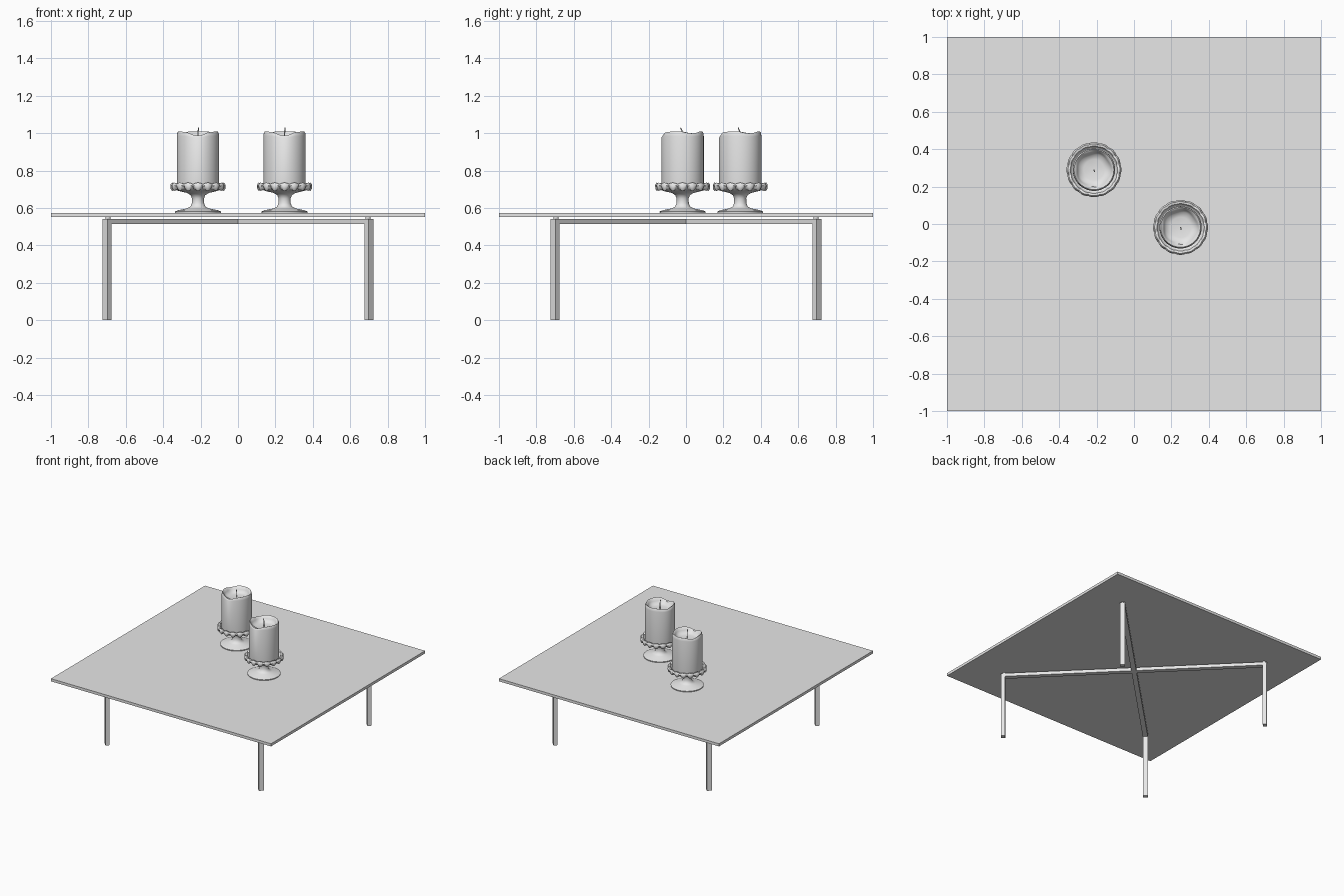
import bpy, bmesh
from math import sin, cos, pi, radians, hypot
from mathutils import Matrix

old = bpy.data.objects.get("Cube")
if old:
    bpy.data.objects.remove(old, do_unlink=True)

grey = bpy.data.materials.new("plain grey")
grey.use_nodes = True
grey.diffuse_color = (0.8, 0.8, 0.8, 1)
grey.node_tree.nodes["Principled BSDF"].inputs["Base Color"].default_value = (0.8, 0.8, 0.8, 1)


def finish(bm, name, smooth=None):
    bmesh.ops.remove_doubles(bm, verts=bm.verts, dist=1e-5)
    bmesh.ops.recalc_face_normals(bm, faces=bm.faces)
    mesh = bpy.data.meshes.new(name)
    bm.to_mesh(mesh)
    bm.free()
    mesh.materials.append(grey)
    obj = bpy.data.objects.new(name, mesh)
    bpy.context.collection.objects.link(obj)
    if smooth:
        bpy.ops.object.select_all(action='DESELECT')
        obj.select_set(True)
        bpy.context.view_layer.objects.active = obj
        bpy.ops.object.shade_smooth_by_angle(angle=radians(smooth))
    return obj


def box(name, size, centre, turn=0):
    """Box of a given size, placed and then turned about the table's axis."""
    bm = bmesh.new()
    m = Matrix.Rotation(turn, 4, 'Z') @ Matrix.Translation(centre) @ Matrix.Diagonal((*size, 1))
    bmesh.ops.create_cube(bm, size=1, matrix=m)
    return finish(bm, name)


def lathe(name, profile, at, segments, shape=lambda i, a, r, z: (r, z), smooth=40):
    """Spin (radius, height) points; shape() may bend each point by its angle."""
    bm = bmesh.new()
    rings = []
    for s in range(segments):
        a = 2 * pi * s / segments
        ring = []
        for i, (r, z) in enumerate(profile):
            r, z = shape(i, a, r, z)
            ring.append(bm.verts.new((at[0] + r * cos(a), at[1] + r * sin(a), z)))
        rings.append(ring)
    for s in range(segments):
        p, q = rings[s], rings[(s + 1) % segments]
        for i in range(len(profile) - 1):
            bm.faces.new((p[i], q[i], q[i + 1], p[i + 1]))
    return finish(bm, name, smooth)


# Table top
TOP = 0.574
box("table_top", (2, 2, 0.022), (0, 0, TOP - 0.011))

# Crossed frame, legs and pads
REACH = hypot(0.7, 0.7)
LEG_Z = 0.542
for k in range(2):
    box(f"cross_beam_{k + 1}", (2 * REACH, 0.038, 0.027), (0, 0, LEG_Z - 0.0135), pi / 4 + k * pi / 2)
for k in range(4):
    turn = pi / 4 + k * pi / 2
    box(f"leg_{k + 1}", (0.03, 0.038, LEG_Z), (REACH, 0, LEG_Z / 2), turn)
    spot = (0.695 * (1 if k in (0, 3) else -1), 0.695 * (1 if k < 2 else -1))
    lathe(f"pad_{k + 1}", [(0, LEG_Z), (0.013, LEG_Z), (0.013, 0.553), (0, 0.553)], spot, 16)

# Candle holder: foot, stem and scalloped dish
HOLDER = [(0, TOP), (0.122, TOP), (0.123, 0.581), (0.105, 0.588), (0.06, 0.597), (0.04, 0.607),
          (0.033, 0.625), (0.032, 0.65), (0.039, 0.668), (0.058, 0.68), (0.1, 0.69),
          (0.122, 0.697), (0.138, 0.701), (0.146, 0.712), (0.147, 0.725), (0.139, 0.735),
          (0.127, 0.733), (0.12, 0.717), (0.11, 0.708), (0, 0.708)]


def scallop(i, a, r, z):
    lobe = abs(cos(8 * a))
    if 12 <= i <= 13:
        return r - 0.006 * (1 - lobe), z + 0.012 - 0.022 * lobe
    if 14 <= i <= 16:
        return r - 0.003 * (1 - lobe), z - 0.008 * (1 - lobe)
    return r, z


# Candle: straight wall, melted uneven rim and hollow pool
CANDLE = [(0, 0.706), (0.112, 0.706), (0.113, 0.715), (0.113, 0.985), (0.111, 1.0),
          (0.106, 1.008), (0.099, 1.004), (0.091, 0.985), (0.08, 0.967), (0.055, 0.96), (0, 0.958)]


def melt(i, a, r, z):
    dip = 0.009 * max(0, sin(3 * a + 0.1)) + 0.012 * max(0, cos(a + pi / 2)) ** 6
    if 3 <= i <= 6:
        z -= dip * (0.4 if i == 3 else 1)
    if 6 <= i <= 8:
        r += 0.003 * cos(5 * a)
    return r, z


def wick(name, at):
    curve = bpy.data.curves.new(name, 'CURVE')
    curve.dimensions = '3D'
    curve.bevel_depth = 0.003
    curve.bevel_resolution = 2
    curve.use_fill_caps = True
    path = [(0, 0, 0.955), (0, 0, 0.99), (0.001, -0.003, 1.01), (0.003, -0.011, 1.029)]
    line = curve.splines.new('POLY')
    line.points.add(len(path) - 1)
    for p, (x, y, z) in zip(line.points, path):
        p.co = (at[0] + x, at[1] + y, z, 1)
    curve.materials.append(grey)
    bpy.context.collection.objects.link(bpy.data.objects.new(name, curve))


for side, spot in (("right", (-0.214, 0.29)), ("left", (0.249, -0.018))):
    lathe(f"{side}_candle_holder", HOLDER, spot, 128, scallop, 50)
    lathe(f"{side}_candle", CANDLE, spot, 64, melt, 50)
    wick(f"{side}_wick", spot)
